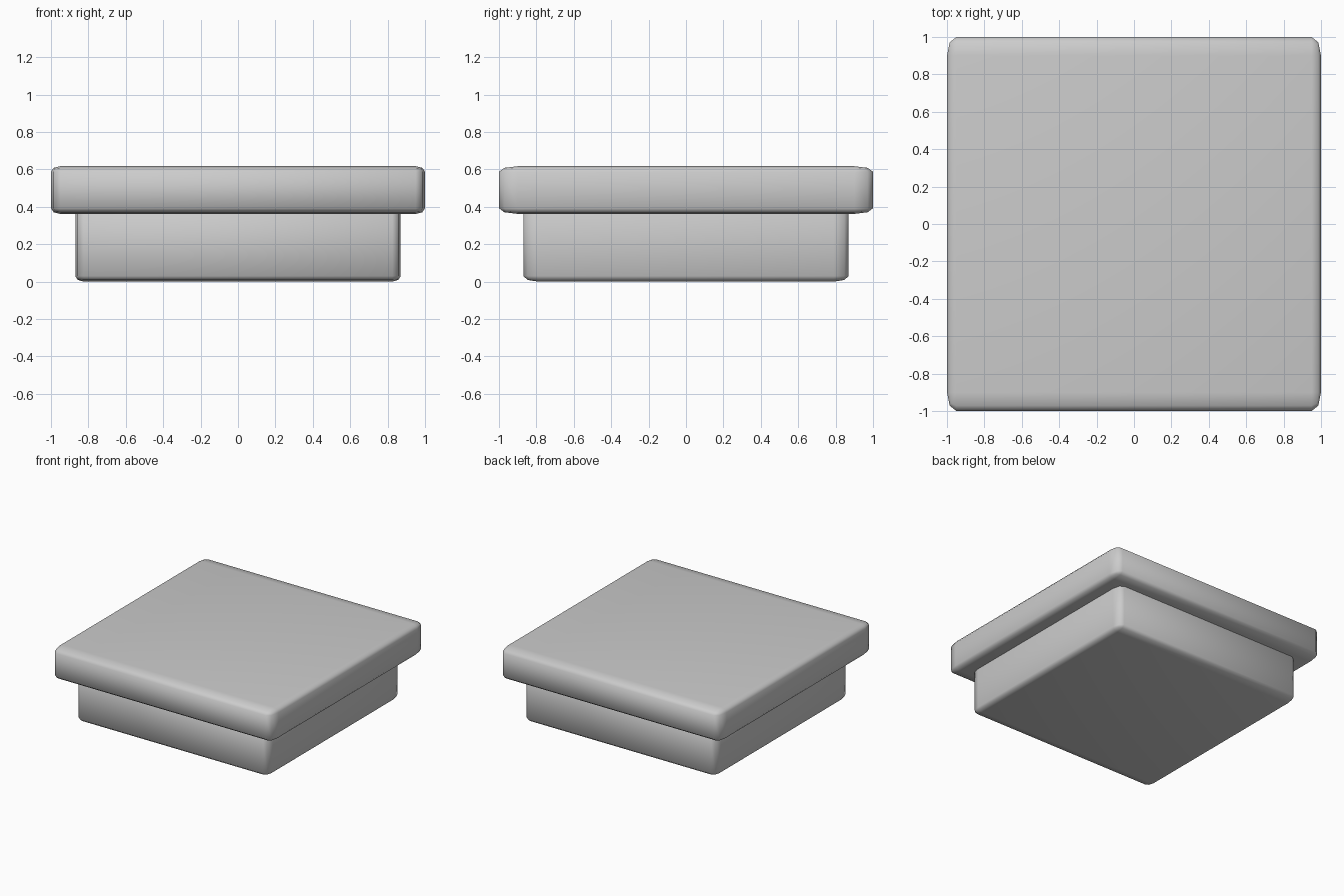
import bpy, bmesh
from mathutils import Vector

if "Cube" in bpy.data.objects:
    bpy.data.objects.remove(bpy.data.objects["Cube"])


def rounded_box(name, half_xy, z0, z1, r):
    """Box with two-segment rounded edges; r is the rounding along x, y and z."""
    size = Vector((2 * half_xy / r[0], 2 * half_xy / r[1], (z1 - z0) / r[2]))
    bm = bmesh.new()
    bmesh.ops.create_cube(bm, size=1)
    bmesh.ops.scale(bm, vec=size, verts=bm.verts)
    bmesh.ops.bevel(bm, geom=bm.edges[:], offset=1, segments=2,
                    profile=0.5, affect='EDGES')
    # scale back so the rounding differs per axis
    bmesh.ops.scale(bm, vec=Vector(r), verts=bm.verts)
    bmesh.ops.translate(bm, vec=Vector((0, 0, (z0 + z1) / 2)), verts=bm.verts)
    bmesh.ops.recalc_face_normals(bm, faces=bm.faces[:])
    mesh = bpy.data.meshes.new(name)
    bm.to_mesh(mesh)
    bm.free()
    for p in mesh.polygons:
        p.use_smooth = True
    obj = bpy.data.objects.new(name, mesh)
    bpy.context.collection.objects.link(obj)
    return obj


# narrower lower block, its top tucked into the slab
rounded_box("base", 0.87, 0.0, 0.40, (0.045, 0.08, 0.03))
# wide overhanging slab
rounded_box("top_slab", 1.0, 0.362, 0.617, (0.05, 0.1, 0.03))
